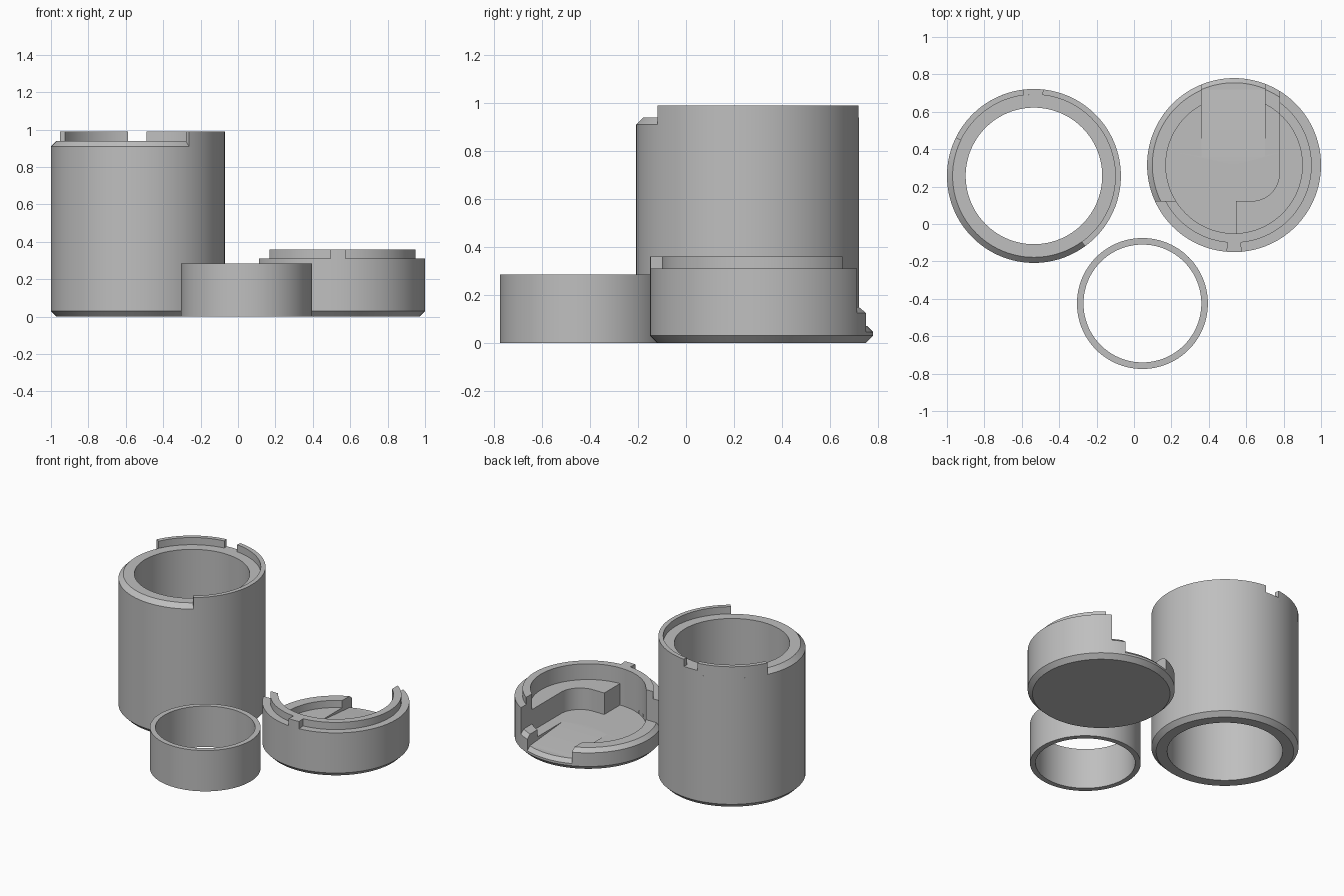
import bpy, bmesh
from math import cos, sin, radians, pi

cube = bpy.data.objects.get("Cube")
if cube:
    bpy.data.objects.remove(cube, do_unlink=True)

GREY = (0.52, 0.52, 0.52, 1)
grey = bpy.data.materials.new("plain_grey")
grey.use_nodes = True
grey.diffuse_color = GREY
grey.node_tree.nodes["Principled BSDF"].inputs["Base Color"].default_value = GREY

BODY = (-0.535, 0.257)
LID = (0.535, 0.315)
RING = (0.045, -0.425)


def make_object(name, bm):
    bmesh.ops.remove_doubles(bm, verts=bm.verts, dist=1e-5)
    bmesh.ops.recalc_face_normals(bm, faces=bm.faces)
    mesh = bpy.data.meshes.new(name)
    bm.to_mesh(mesh)
    bm.free()
    mesh.materials.append(grey)
    obj = bpy.data.objects.new(name, mesh)
    bpy.context.collection.objects.link(obj)
    return obj


def lathe(name, centre, profile, start=0, end=360):
    """Turn a closed (radius, z) profile about a vertical axis; part turns get end caps."""
    bm = bmesh.new()
    full = end - start == 360
    steps = max(4, round((end - start) / 3))
    rings = []
    for i in range(steps if full else steps + 1):
        a = radians(start + (end - start) * i / steps)
        rings.append([bm.verts.new((centre[0] + r * cos(a), centre[1] + r * sin(a), z))
                      for r, z in profile])
    n = len(profile)
    for i in range(steps):
        p, q = rings[i], rings[(i + 1) % len(rings)]
        for j in range(n):
            k = (j + 1) % n
            if profile[j][0] or profile[k][0]:
                if not profile[j][0]:
                    bm.faces.new((p[j], q[k], p[k]))
                elif not profile[k][0]:
                    bm.faces.new((p[j], q[j], p[k]))
                else:
                    bm.faces.new((p[j], q[j], q[k], p[k]))
    if not full:
        bm.faces.new(rings[0])
        bm.faces.new(rings[-1])
    return make_object(name, bm)


def prism(name, points, low, high, axis="z"):
    """Extrude an outline along z (xy points) or along x (yz points)."""
    bm = bmesh.new()

    def place(p, h):
        return (p[0], p[1], h) if axis == "z" else (h, p[0], p[1])
    a = [bm.verts.new(place(p, low)) for p in points]
    b = [bm.verts.new(place(p, high)) for p in points]
    bm.faces.new(a)
    bm.faces.new(b)
    for i in range(len(a)):
        j = (i + 1) % len(a)
        bm.faces.new((a[i], a[j], b[j], b[i]))
    return make_object(name, bm)


def boolean(obj, tool, operation="DIFFERENCE"):
    mod = obj.modifiers.new("cut", "BOOLEAN")
    mod.operation, mod.solver, mod.object = operation, "EXACT", tool
    bpy.context.view_layer.objects.active = obj
    bpy.ops.object.modifier_apply(modifier=mod.name)
    bpy.data.objects.remove(tool, do_unlink=True)


def box_outline(x0, x1, y0, y1):
    return [(x0, y0), (x1, y0), (x1, y1), (x0, y1)]


parts = []

# Tall open container, chamfered at the foot and at the upper shoulder
parts.append(lathe("container_body", BODY, [
    (0.365, 0), (0.435, 0), (0.465, 0.03), (0.465, 0.91), (0.435, 0.94), (0.365, 0.94)]))

# Raised rim in two arcs, with a flat notch between them
for name, start, end, top in (("container_rim_long", 306, 444, 0.99),
                              ("container_notch_floor", 444, 457, 0.94),
                              ("container_rim_short", 457, 514, 0.99)):
    profile = [(0.435, 0.94), (0.465, 0.91), (0.465, top)]
    if top > 0.94:
        profile.append((0.435, top))
    parts.append(lathe(name, BODY, profile, start, end))

# Loose ring
parts.append(lathe("loose_ring", RING, [(0.315, 0), (0.35, 0), (0.35, 0.285), (0.315, 0.285)]))

# Lid base plate
parts.append(lathe("lid_base", LID, [
    (0, 0), (0.435, 0), (0.465, 0.03), (0.465, 0.045), (0.44, 0.07), (0, 0.07)]))

# Lid deck with a round pocket and a sloping slot open to the back
deck = lathe("lid_deck", LID, [
    (0, 0.045), (0.465, 0.045), (0.465, 0.125), (0.437, 0.15), (0, 0.15)])
boolean(deck, lathe("pocket_cutter", LID, [(0, 0.1), (0.365, 0.1), (0.365, 0.4), (0, 0.4)]))
slot = [(0.36, 0.1), (0.72, 0.07), (0.72, 0), (0.9, 0), (0.9, 0.4), (0.36, 0.4)]
boolean(deck, prism("slot_cutter", slot, 0.36, 0.7, "x"))
parts.append(deck)

# Lid wall with a stepped rim, cut away at the back right corner
wall = lathe("lid_wall", LID, [
    (0.365, 0.125), (0.465, 0.125), (0.465, 0.31), (0.415, 0.31), (0.415, 0.36), (0.365, 0.36)])
boolean(wall, prism("wall_cutter", box_outline(-0.2, 0.777, 0.122, 1), 0, 0.6))
parts.append(wall)

# Curved block inside the lid
outline = [(0.545, -0.2), (0.545, 0.123)]
outline += [(0.63 + 0.147 * sin(pi / 2 * i / 16), 0.27 - 0.147 * cos(pi / 2 * i / 16))
            for i in range(17)]
outline += [(0.777, 0.8), (1.1, 0.8), (1.1, -0.2)]
block = prism("lid_block", outline, 0.09, 0.25)
boolean(block, lathe("block_limit", LID, [(0, 0), (0.367, 0), (0.367, 0.5), (0, 0.5)]), "INTERSECT")
parts.append(block)

# Locking tab at the front of the lid
parts.append(lathe("lid_tab", LID, [
    (0.41, 0.31), (0.465, 0.31), (0.465, 0.36), (0.41, 0.36)], 265, 275))

# Smooth round sides, crisp edges
bpy.ops.object.select_all(action="DESELECT")
for part in parts:
    part.select_set(True)
bpy.context.view_layer.objects.active = parts[0]
bpy.ops.object.shade_smooth_by_angle(angle=radians(25))
